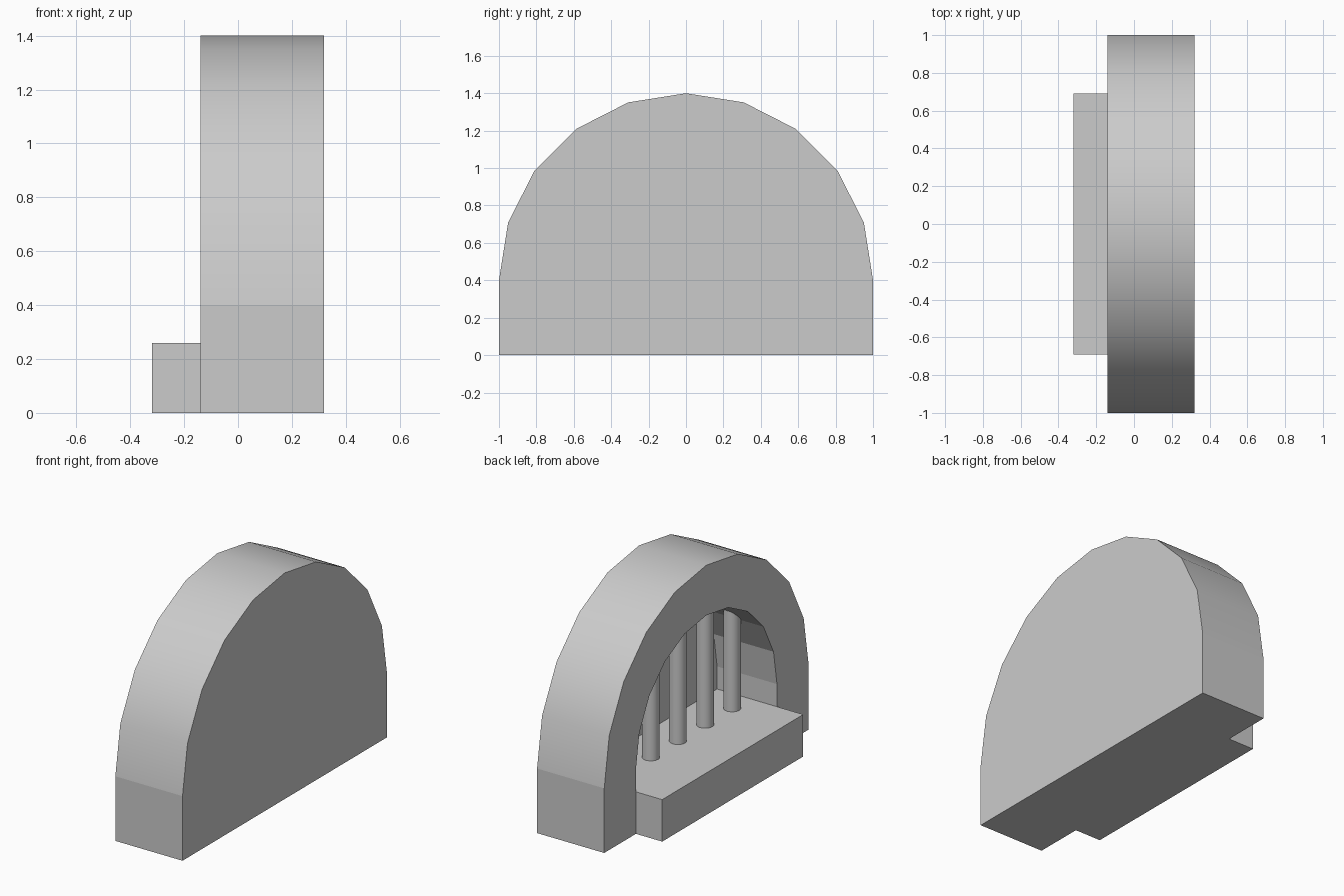
import bpy, bmesh, math

if "Cube" in bpy.data.objects:
    bpy.data.objects.remove(bpy.data.objects["Cube"])

FRONT, WALL, BACK = -0.14, 0.27, 0.32   # opening face, niche wall, rear face (x)
SPRING, R_OUT, R_IN, SEGS = 0.40, 1.0, 0.69, 10
SILL_TOP = 0.26


def finish(bm, name):
    bmesh.ops.recalc_face_normals(bm, faces=bm.faces[:])
    mesh = bpy.data.meshes.new(name)
    bm.to_mesh(mesh)
    bm.free()
    ob = bpy.data.objects.new(name, mesh)
    bpy.context.collection.objects.link(ob)
    return ob


def arch_points(r):
    arc = [(r * math.cos(math.pi * i / SEGS), SPRING + r * math.sin(math.pi * i / SEGS))
           for i in range(SEGS + 1)]
    return [(r, 0)] + arc + [(-r, 0)]


# Arched body with a niche open on the -x side
bm = bmesh.new()


def loop(x, r):
    return [bm.verts.new((x, y, z)) for y, z in arch_points(r)]


of, ob_ = loop(FRONT, R_OUT), loop(BACK, R_OUT)
inf, inb = loop(FRONT, R_IN), loop(WALL, R_IN)
bm.faces.new(of + inf[::-1])             # arch face
bm.faces.new(ob_)                        # rear face
bm.faces.new(inb)                        # niche wall
bm.faces.new([of[0], ob_[0], ob_[-1], of[-1], inf[-1], inb[-1], inb[0], inf[0]])
for a, b, smooth in ((of, ob_, True), (inf, inb, False)):
    for i in range(len(a) - 1):
        f = bm.faces.new((a[i], a[i + 1], b[i + 1], b[i]))
        f.smooth = smooth and 0 < i < len(a) - 2
finish(bm, "arched_body")

# Sill slab filling the niche floor and projecting forward
bm = bmesh.new()
bmesh.ops.create_cube(bm, size=1)
x0, x1 = -0.32, WALL
for v in bm.verts:
    v.co = ((x0 + x1) / 2 + v.co.x * (x1 - x0), v.co.y * 2 * R_IN, (v.co.z + 0.5) * SILL_TOP)
finish(bm, "sill")


# Row of round bars, each running up into the arch
def bar(y):
    top = SPRING + math.sqrt(R_IN ** 2 - y ** 2) + 0.04
    bpy.ops.mesh.primitive_cylinder_add(vertices=16, radius=0.05, depth=top - SILL_TOP + 0.02,
                                        location=(0.055, y, (top + SILL_TOP - 0.02) / 2))
    bpy.context.object.name = "bar"
    bpy.ops.object.shade_smooth_by_angle(angle=math.radians(40))


for k in range(-2, 3):
    bar(k * 0.265)
